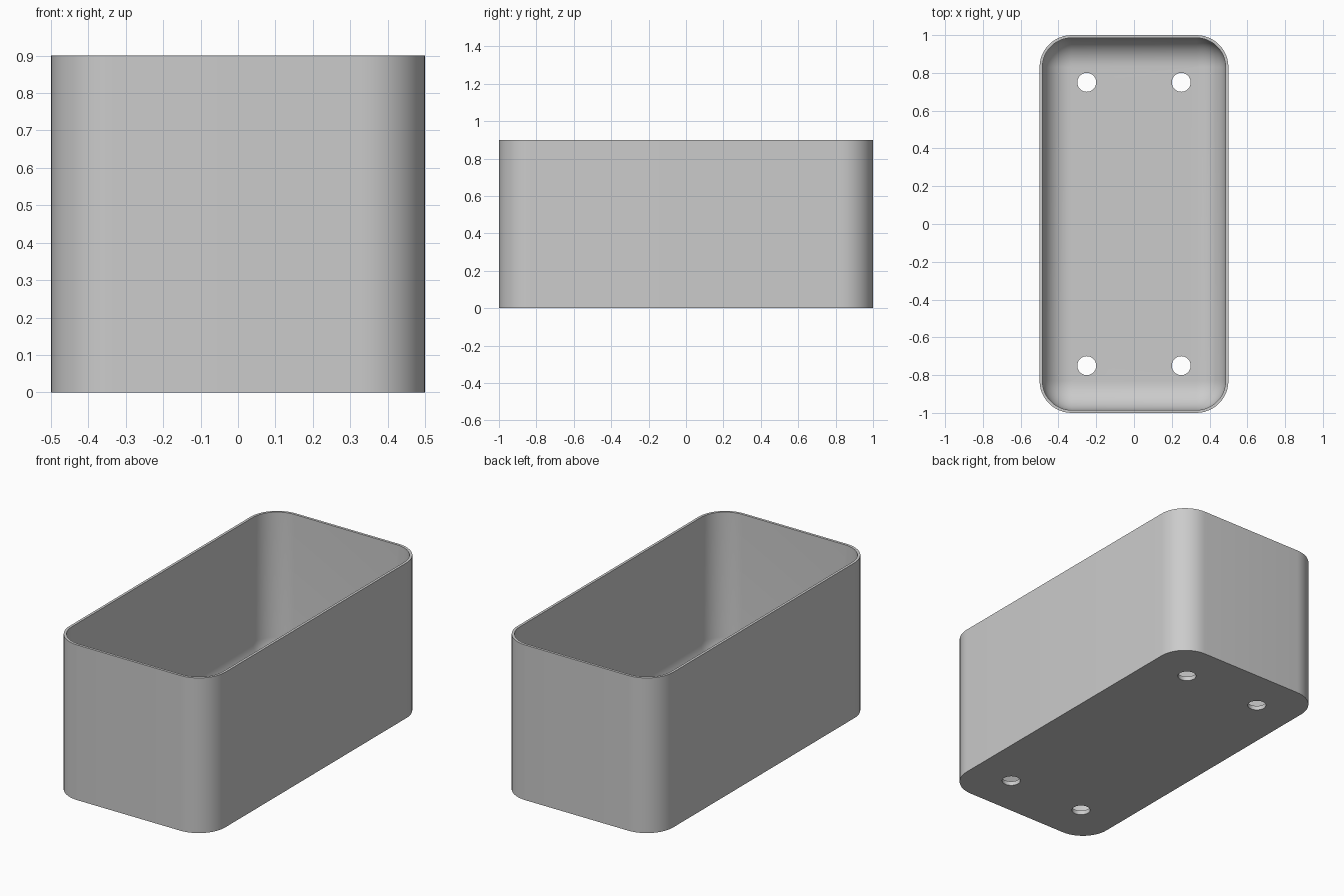
import bpy, bmesh, math

HALF_X, HALF_Y, HEIGHT = 0.5, 1.0, 0.9
CORNER, WALL, FLOOR, FILLET = 0.17, 0.015, 0.025, 0.15
STEPS = 12

cube = bpy.data.objects.get("Cube")
if cube:
    bpy.data.objects.remove(cube, do_unlink=True)

grey = bpy.data.materials.new("light grey")
grey.use_nodes = True
colour = (0.6, 0.6, 0.6, 1)
grey.diffuse_color = colour
grey.node_tree.nodes["Principled BSDF"].inputs["Base Color"].default_value = colour


def ring(bm, inset, z):
    """Rounded rectangle of vertices, inset from the outer wall."""
    radius = CORNER - inset
    verts = []
    for quarter, (sx, sy) in enumerate([(1, 1), (-1, 1), (-1, -1), (1, -1)]):
        for i in range(STEPS + 1):
            a = (quarter + i / STEPS) * math.pi / 2
            verts.append(bm.verts.new((sx * (HALF_X - CORNER) + radius * math.cos(a),
                                       sy * (HALF_Y - CORNER) + radius * math.sin(a), z)))
    return verts


# Planter shell: outer wall, rim, inner wall and filleted floor
bm = bmesh.new()
levels = [(0, 0), (0, HEIGHT), (WALL, HEIGHT)]
for i in range(STEPS + 1):
    a = i / STEPS * math.pi / 2
    levels.append((WALL + FILLET * (1 - math.cos(a)), FLOOR + FILLET * (1 - math.sin(a))))
rings = [ring(bm, inset, z) for inset, z in levels]
for low, high in zip(rings, rings[1:]):
    for i in range(len(low)):
        j = (i + 1) % len(low)
        bm.faces.new((low[i], low[j], high[j], high[i]))
bm.faces.new(rings[0][::-1])
bm.faces.new(rings[-1])
bmesh.ops.recalc_face_normals(bm, faces=bm.faces)
mesh = bpy.data.meshes.new("planter_box")
bm.to_mesh(mesh)
bm.free()
mesh.materials.append(grey)
box = bpy.data.objects.new("planter_box", mesh)
bpy.context.collection.objects.link(box)

# Four drain holes through the floor
for x in (-0.25, 0.25):
    for y in (-0.75, 0.75):
        bpy.ops.mesh.primitive_cylinder_add(vertices=48, radius=0.05, depth=0.2, location=(x, y, 0))
        cutter = bpy.context.object
        cutter.name = "drain_hole_cutter"
        cutter.data.materials.append(grey)
        cutter.hide_render = True
        cut = box.modifiers.new("drain_hole", 'BOOLEAN')
        cut.operation = 'DIFFERENCE'
        cut.solver = 'EXACT'
        cut.object = cutter

# Apply the cuts and remove the cutters
bpy.context.view_layer.update()
cut_mesh = bpy.data.meshes.new_from_object(box.evaluated_get(bpy.context.evaluated_depsgraph_get()))
cutters = [m.object for m in box.modifiers]
box.modifiers.clear()
box.data = cut_mesh
for cutter in cutters:
    bpy.data.objects.remove(cutter, do_unlink=True)

# Smooth shading with sharp rim and base edges
bpy.ops.object.select_all(action='DESELECT')
box.select_set(True)
bpy.context.view_layer.objects.active = box
bpy.ops.object.shade_smooth_by_angle(angle=math.radians(30))
